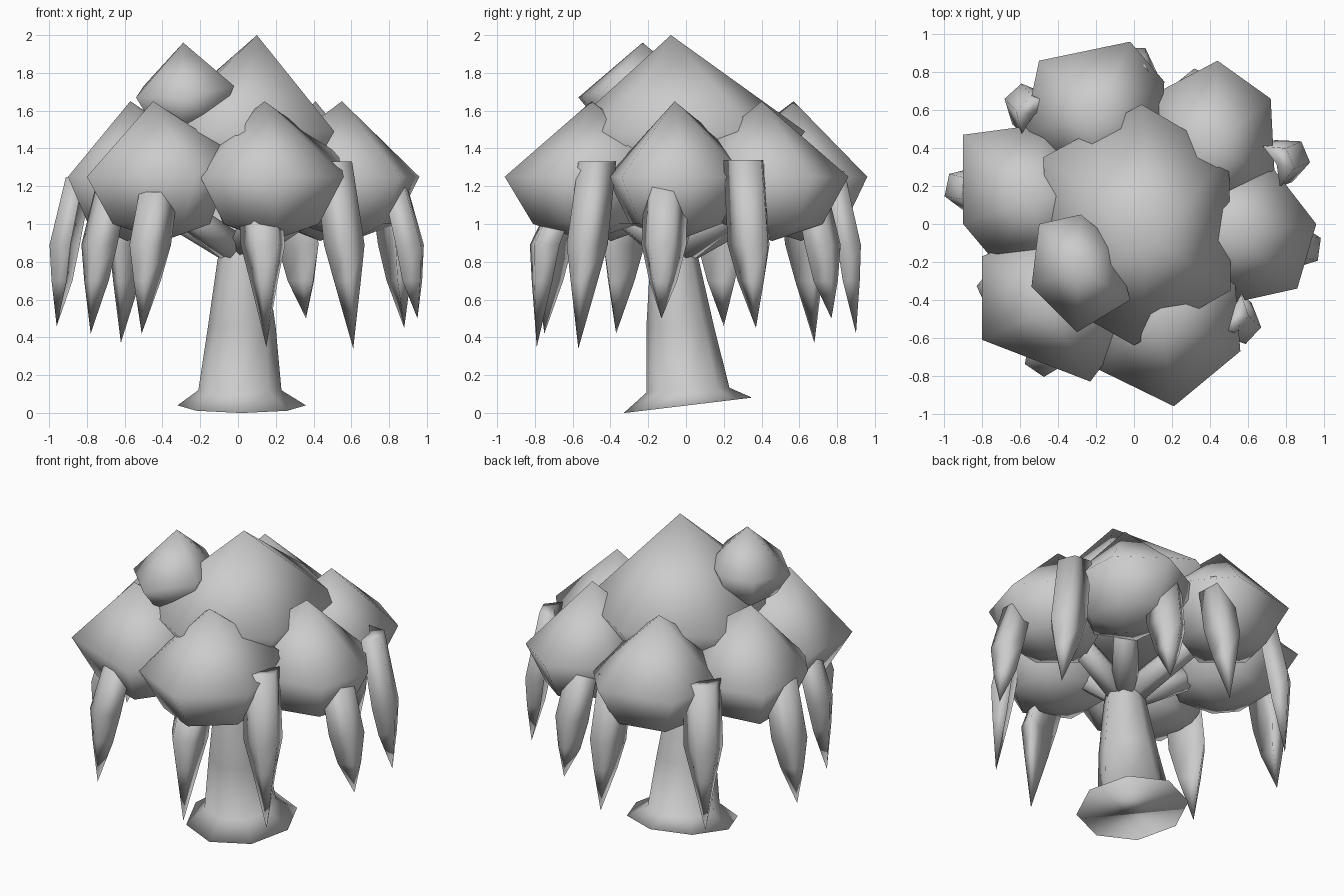
import bpy, bmesh, math
from mathutils import Vector

if "Cube" in bpy.data.objects:
    bpy.data.objects.remove(bpy.data.objects["Cube"])

grey = bpy.data.materials.new("plain_grey")
grey.diffuse_color = (0.6, 0.6, 0.6, 1)
grey.use_nodes = True
grey.node_tree.nodes["Principled BSDF"].inputs["Base Color"].default_value = grey.diffuse_color


def loft(name, rings, start=None, end=None):
    """Skin equal-sized rings; close ends to a point or a flat cap."""
    bm = bmesh.new()
    loops = [[bm.verts.new(p) for p in r] for r in rings]
    n = len(loops[0])
    for a, b in zip(loops, loops[1:]):
        for i in range(n):
            j = (i + 1) % n
            bm.faces.new((a[i], a[j], b[j], b[i]))
    for loop, tip in ((loops[0], start), (loops[-1], end)):
        if tip is None:
            bm.faces.new(loop)
        else:
            v = bm.verts.new(tip)
            for i in range(n):
                bm.faces.new((loop[i], loop[(i + 1) % n], v))
    bmesh.ops.recalc_face_normals(bm, faces=bm.faces)
    me = bpy.data.meshes.new(name)
    bm.to_mesh(me)
    bm.free()
    me.polygons.foreach_set("use_smooth", [True] * len(me.polygons))
    me.materials.append(grey)
    ob = bpy.data.objects.new(name, me)
    bpy.context.collection.objects.link(ob)
    return ob


def clump(name, apex, outline, z_shoulder, z_low, z_bottom, lift=0.0):
    """Pointed foliage dome; shoulder points near the trunk are lifted."""
    cx = sum(p[0] for p in outline) / len(outline)
    cy = sum(p[1] for p in outline) / len(outline)
    ring = [(x, y, z_shoulder + (lift if math.hypot(x, y) < .6 else 0)) for x, y in outline]
    low = [(cx + (x - cx) * .66, cy + (y - cy) * .66, z_low) for x, y in outline]
    loft(name, [ring, low], apex, (cx, cy, z_bottom))


# lower circle of foliage clumps
lower = {
    "front": ((.14, -.50), [(.21, -.96), (.56, -.67), (.53, -.27), (.15, -.12), (-.21, -.33), (-.2, -.76)]),
    "front_left": ((-.45, -.45), [(-.8, -.17), (-.8, -.61), (-.23, -.83), (-.02, -.55), (-.08, -.18), (-.45, -.03)]),
    "left": ((-.57, .13), [(-.9, .47), (-.9, 0), (-.74, -.19), (-.37, -.22), (-.16, .18), (-.45, .53)]),
    "back_left": ((-.2, .57), [(-.5, .86), (-.02, .96), (.16, .75), (.13, .4), (-.25, .2), (-.58, .48)]),
    "back_right": ((.41, .4), [(.44, .86), (.72, .66), (.74, .27), (.5, .06), (.13, .22), (.08, .67)]),
    "right": ((.55, -.06), [(.72, .31), (.96, 0), (.86, -.34), (.5, -.42), (.18, -.15), (.35, .28)]),
}
for side, (top, outline) in lower.items():
    clump("foliage_" + side, (*top, 1.65), outline, 1.25, 1.0, .91, .12)

# upper foliage
clump("foliage_crown", (.1, -.08, 2.0),
      [(.04, .63), (.5, .36), (.51, -.35), (0, -.64), (-.42, -.4), (-.48, .35)], 1.49, 1.2, 1.1)
clump("foliage_small_top", (-.29, -.23, 1.96),
      [(-.28, .05), (-.5, 0), (-.54, -.33), (-.3, -.57), (-.02, -.4), (-.1, -.1)], 1.67, 1.53, 1.48, .06)


def circle(cx, cy, z, r, n=8, tilt=0.0):
    pts = []
    for i in range(n):
        a = math.tau * i / n - math.pi / 2
        y = r * math.sin(a)
        pts.append((cx + r * math.cos(a), cy + y, z + tilt * y))
    return pts


# trunk with a slightly tilted flared foot
loft("trunk", [circle(.02, .01, .04, .34, tilt=.12), circle(.01, .01, .12, .22, tilt=.06),
               circle(.02, -.03, .45, .18), circle(.02, -.06, .8, .13), circle(.02, -.06, .95, .10)])

# branches from the trunk top into each clump
for side, (top, _) in lower.items():
    a, b = Vector((.02, -.06, .84)), Vector((top[0] * .85, top[1] * .85, 1.13))
    d = (b - a).normalized()
    u = d.cross(Vector((0, 0, 1))).normalized()
    w = d.cross(u)
    rings = [[p + r * (u * math.cos(k * math.tau / 6) + w * math.sin(k * math.tau / 6)) for k in range(6)]
             for p, r in ((a, .085), (b, .07))]
    loft("branch_" + side, rings)

# hanging folded leaves: tip x, tip y, tip z, top z
leaves = [(-.96, .2, .46, 1.25), (-.78, -.37, .42, 1.22), (-.62, .68, .37, 1.3), (-.51, -.75, .42, 1.17),
          (.15, -.79, .35, 1.07), (.36, .77, .5, 1.22), (.61, -.57, .34, 1.33), (.88, .37, .45, 1.34),
          (.95, -.13, .5, 1.2), (.0, .9, .42, 1.28)]
for k, (x, y, z, top) in enumerate(leaves):
    out = Vector((x, y, 0)).normalized()
    across = Vector((-out.y, out.x, 0))

    def section(shift, height, half, thick):
        c = Vector((x, y, height)) + out * shift
        return [c + across * half - out * thick, c + across * half * .5 + out * thick * .8,
                c - across * half * .5 + out * thick * .8, c - across * half - out * thick, c - out * thick * .5]

    loft("hanging_leaf_%d" % (k + 1),
         [section(-.11, top, .115, .06), section(-.03, .89, .12, .07), section(-.02, .70, .075, .05)],
         None, (x, y, z))
